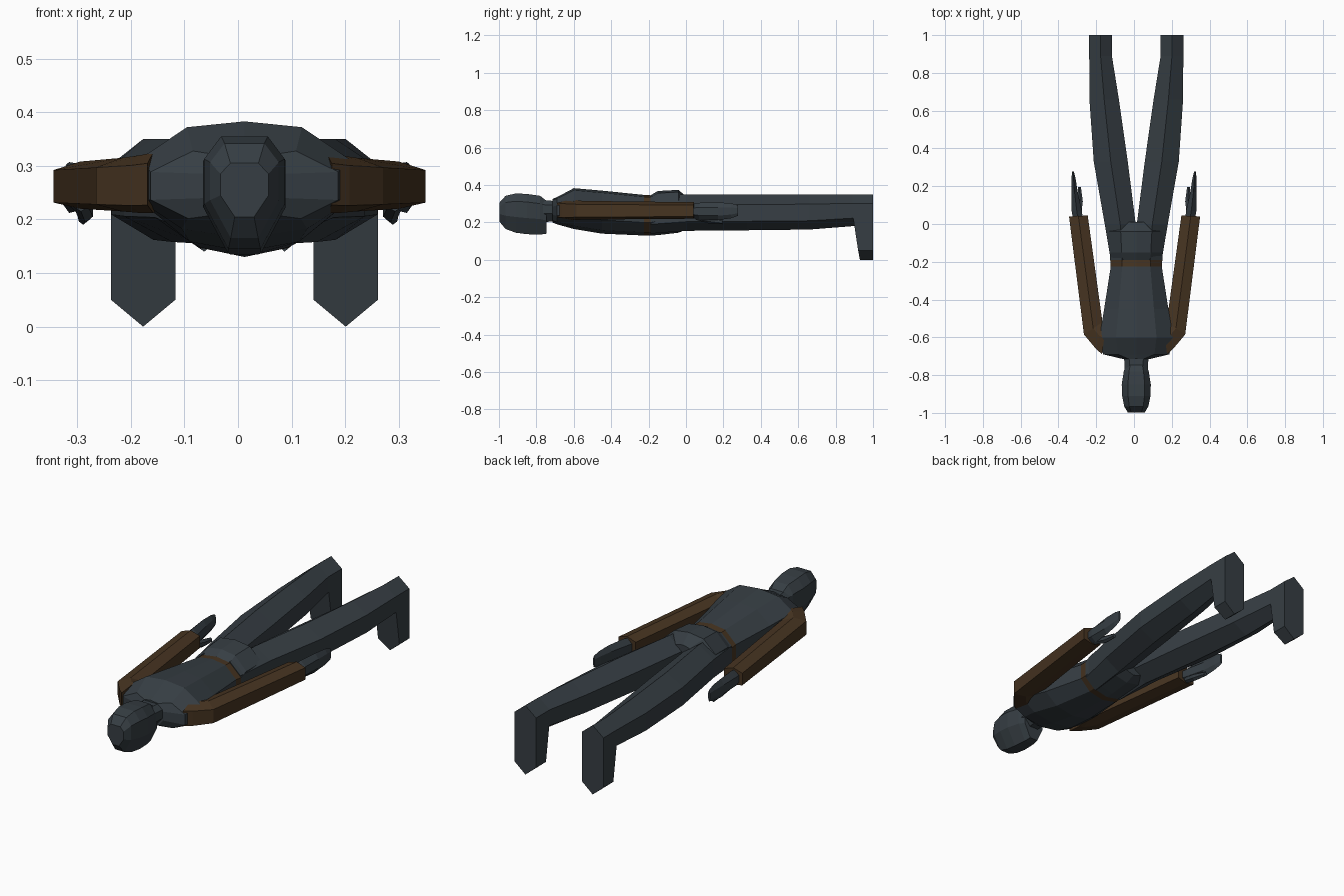
import bpy, bmesh
from mathutils import Vector

CX = 0.012  # the body sits slightly right of centre


def material(name, colour):
    m = bpy.data.materials.new(name)
    m.diffuse_color = (*colour, 1)
    return m


GREY = material("dark slate", (0.037, 0.048, 0.057))
BROWN = material("dark brown", (0.062, 0.034, 0.015))


def loft(name, rings, mats, rule=None):
    """Skin equal-length rings of points and cap both ends."""
    bm = bmesh.new()
    vs = [[bm.verts.new(p) for p in r] for r in rings]
    n = len(vs[0])
    for a, b in zip(vs, vs[1:]):
        for i in range(n):
            j = (i + 1) % n
            bm.faces.new((a[i], a[j], b[j], b[i]))
    bm.faces.new(vs[0])
    bm.faces.new(vs[-1])
    bmesh.ops.recalc_face_normals(bm, faces=bm.faces)
    if rule:
        for f in bm.faces:
            f.material_index = rule(f.calc_center_median())
    me = bpy.data.meshes.new(name)
    bm.to_mesh(me)
    bm.free()
    for m in mats:
        me.materials.append(m)
    ob = bpy.data.objects.new(name, me)
    bpy.context.collection.objects.link(ob)
    return ob


def section(shape, x, y, w, top, bot):
    """Place a half outline (x 0..1, z 0..1), mirrored, at depth y."""
    full = shape + [(-a, b) for a, b in reversed(shape) if a > 0]
    return [(x + a * w, y, bot + b * (top - bot)) for a, b in full]


HEX = [(0, 1), (1, 0.72), (1, 0.25), (0, 0)]
BODY = [(0, 1), (0.55, 0.95), (1, 0.68), (1, 0.32), (0.6, 0.08), (0, 0)]
SKULL = [(0.58, 1), (1, 0.8), (1, 0.4), (0.4, 0)]

# Torso with belt band
torso = [(-0.715, 0.07, 0.325, 0.20), (-0.69, 0.175, 0.335, 0.19),
         (-0.60, 0.195, 0.383, 0.165), (-0.45, 0.17, 0.37, 0.14),
         (-0.225, 0.135, 0.347, 0.13), (-0.19, 0.138, 0.345, 0.13),
         (-0.15, 0.14, 0.368, 0.132), (-0.04, 0.15, 0.374, 0.145),
         (0.01, 0.07, 0.33, 0.165)]
loft("torso", [section(BODY, CX, *r) for r in torso], (GREY, BROWN),
     lambda c: int(-0.224 < c.y < -0.191))

# Neck and head, face down
loft("neck", [section(SKULL, CX, *r) for r in
              [(-0.82, 0.058, 0.32, 0.20), (-0.70, 0.065, 0.315, 0.205)]], (GREY,))
head = [(-0.998, 0.045, 0.305, 0.205), (-0.965, 0.064, 0.342, 0.165),
        (-0.91, 0.075, 0.355, 0.145), (-0.85, 0.077, 0.352, 0.137),
        (-0.78, 0.066, 0.342, 0.135), (-0.745, 0.055, 0.315, 0.14)]
loft("head", [section(SKULL, CX, *r) for r in head], (GREY,))


def foot_point(p):
    x, y, z = p
    return (x, 0.885 + 0.045 * max(0, 0.23 - z) / 0.23, z)


for side, s in (("left", -1), ("right", 1)):
    # Leg
    legs = [(0.075, -0.19, 0.06, 0.34, 0.14), (0.085, 0.0, 0.082, 0.35, 0.155),
            (0.135, 0.33, 0.09, 0.35, 0.158), (0.17, 0.66, 0.078, 0.35, 0.162),
            (0.189, 0.89, 0.06, 0.35, 0.18), (0.189, 1.0, 0.06, 0.35, 0.18)]
    loft(side + "_leg", [section(HEX, CX + s * x, *r) for x, *r in legs], (GREY,))

    # Foot, toes pointing down
    sole = [(0, 1), (1, 0.82), (1, 0.145), (0, 0)]
    back = section(sole, CX + s * 0.189, 1.0, 0.06, 0.345, 0.0)
    loft(side + "_foot", [[foot_point(p) for p in back], back], (GREY,))

    # Sleeve: shoulder, mitre and cuff given as outer/inner plan points
    rings = []
    for (ox, oy), (ix, iy), top, bot in [((0.172, -0.69), (0.15, -0.52), 0.325, 0.212),
                                         ((0.205, -0.66), (0.165, -0.525), 0.32, 0.212),
                                         ((0.268, -0.585), (0.17, -0.52), 0.315, 0.215),
                                         ((0.347, 0.04), (0.248, 0.045), 0.308, 0.22)]:
        o, i = Vector((ox, oy)), Vector((ix, iy))
        m = (o + i) / 2
        hi, lo = bot + 0.82 * (top - bot), bot + 0.13 * (top - bot)
        ring = [(m, top), (o, hi), (o, lo), (m, bot), (i, lo), (i, hi)]
        rings.append([(s * p.x + 0.003, p.y, z) for p, z in ring])
    loft(side + "_sleeve", rings, (BROWN,))

    # Hand and thumb
    hand = [(0.296, 0.02, 0.026, 0.295, 0.228), (0.303, 0.07, 0.027, 0.305, 0.215),
            (0.315, 0.17, 0.017, 0.307, 0.212), (0.32, 0.24, 0.011, 0.303, 0.222),
            (0.323, 0.277, 0.005, 0.292, 0.235)]
    loft(side + "_hand", [section(HEX, s * x, *r) for x, *r in hand], (GREY,))
    thumb = [(0.293, 0.05, 0.014, 0.25, 0.215), (0.285, 0.12, 0.014, 0.235, 0.195),
             (0.289, 0.195, 0.008, 0.215, 0.19)]
    loft(side + "_thumb", [section(HEX, s * x, *r) for x, *r in thumb], (GREY,))
